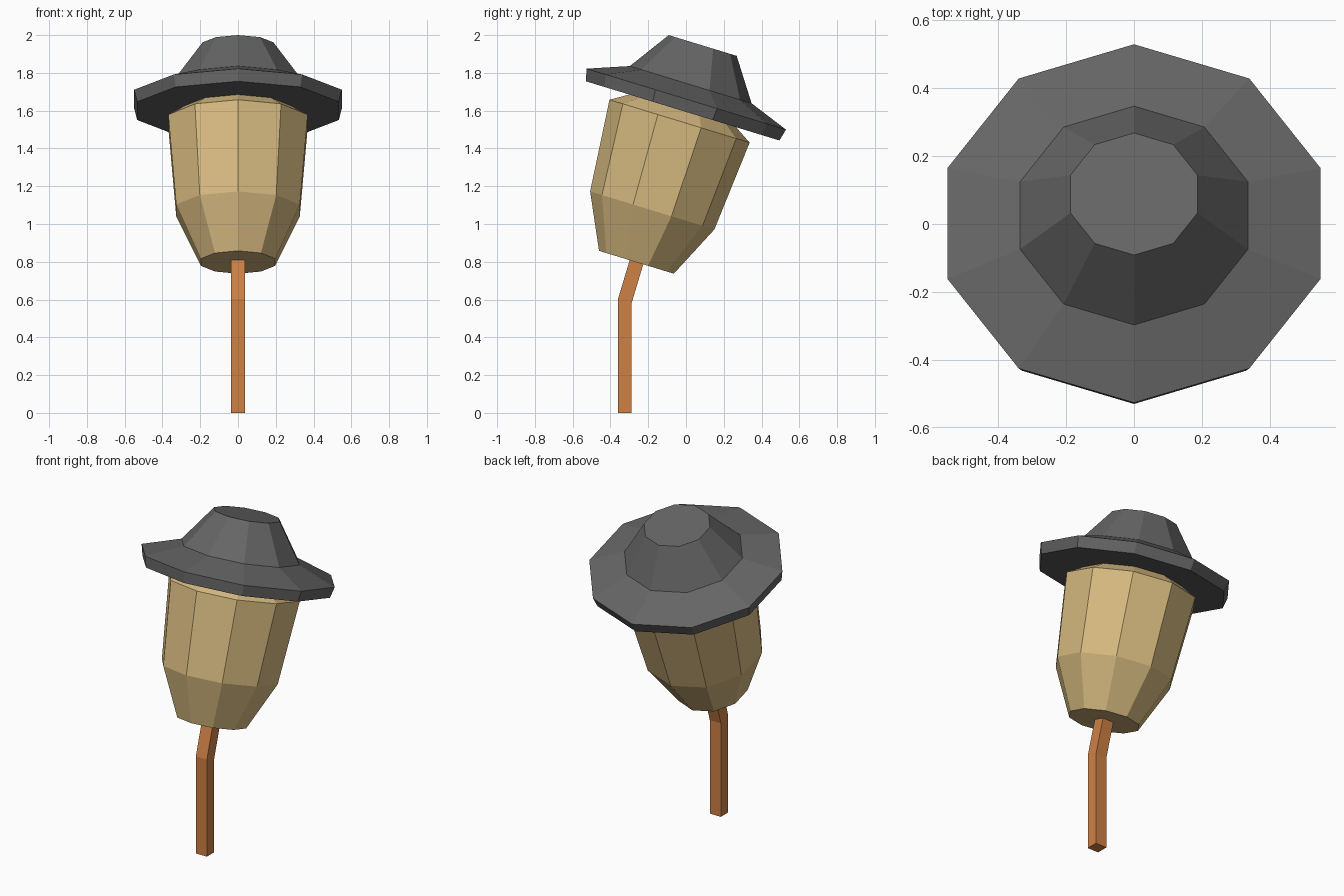
import bpy, bmesh
from math import cos, sin, pi, radians
from mathutils import Matrix, Vector

if "Cube" in bpy.data.objects:
    bpy.data.objects.remove(bpy.data.objects["Cube"])

SIDES = 10
TILT = Matrix.Translation((0, -0.2625, 0.7975)) @ Matrix.Rotation(radians(-17), 4, 'X')


def material(name, rgb):
    m = bpy.data.materials.new(name)
    m.diffuse_color = (*rgb, 1)
    m.use_nodes = True
    m.node_tree.nodes["Principled BSDF"].inputs["Base Color"].default_value = m.diffuse_color
    return m


def loft(name, rings, mat):
    """Skin a stack of equal-length point rings and cap both ends."""
    bm = bmesh.new()
    loops = [[bm.verts.new(p) for p in ring] for ring in rings]
    for a, b in zip(loops, loops[1:]):
        n = len(a)
        for i in range(n):
            j = (i + 1) % n
            bm.faces.new((a[i], a[j], b[j], b[i]))
    bm.faces.new(loops[0][::-1])
    bm.faces.new(loops[-1])
    bmesh.ops.recalc_face_normals(bm, faces=bm.faces)
    me = bpy.data.meshes.new(name)
    bm.to_mesh(me)
    bm.free()
    me.materials.append(mat)
    ob = bpy.data.objects.new(name, me)
    bpy.context.collection.objects.link(ob)
    return ob


def tilted_turning(name, profile, mat, x_scale=1.0):
    """Ten-sided turning of (radius, height) pairs around the leaning axis."""
    angles = [pi / 2 + 2 * pi * i / SIDES for i in range(SIDES)]
    rings = [[TILT @ Vector((r * x_scale * cos(a), r * sin(a), h)) for a in angles]
             for r, h in profile]
    return loft(name, rings, mat)


tan = material("tan", (0.69, 0.50, 0.22))
orange = material("orange", (0.62, 0.22, 0.06))
dark = material("dark_grey", (0.13, 0.13, 0.13))

# Tapered head, narrowing again under the hat
tilted_turning("head", [(0.207, 0), (0.344, 0.287), (0.388, 0.781), (0.26, 0.86)], tan)

# Hat: brim and crown, slightly wider than deep
tilted_turning("hat", [(0.536, 0.838), (0.552, 0.903), (0.337, 0.983), (0.188, 1.20)],
               dark, 1.047)

# Square stick with a bend: centre y, z and slope of each section
W = 0.038
path = [(-0.324, 0, 0), (-0.324, 0.592, -0.011), (-0.257, 0.815, -0.011)]
rings = [[(sx * W, y + sy * 0.036, z + sy * s)
          for sx, sy in ((-1, -1), (1, -1), (1, 1), (-1, 1))] for y, z, s in path]
loft("stick", rings, orange)
